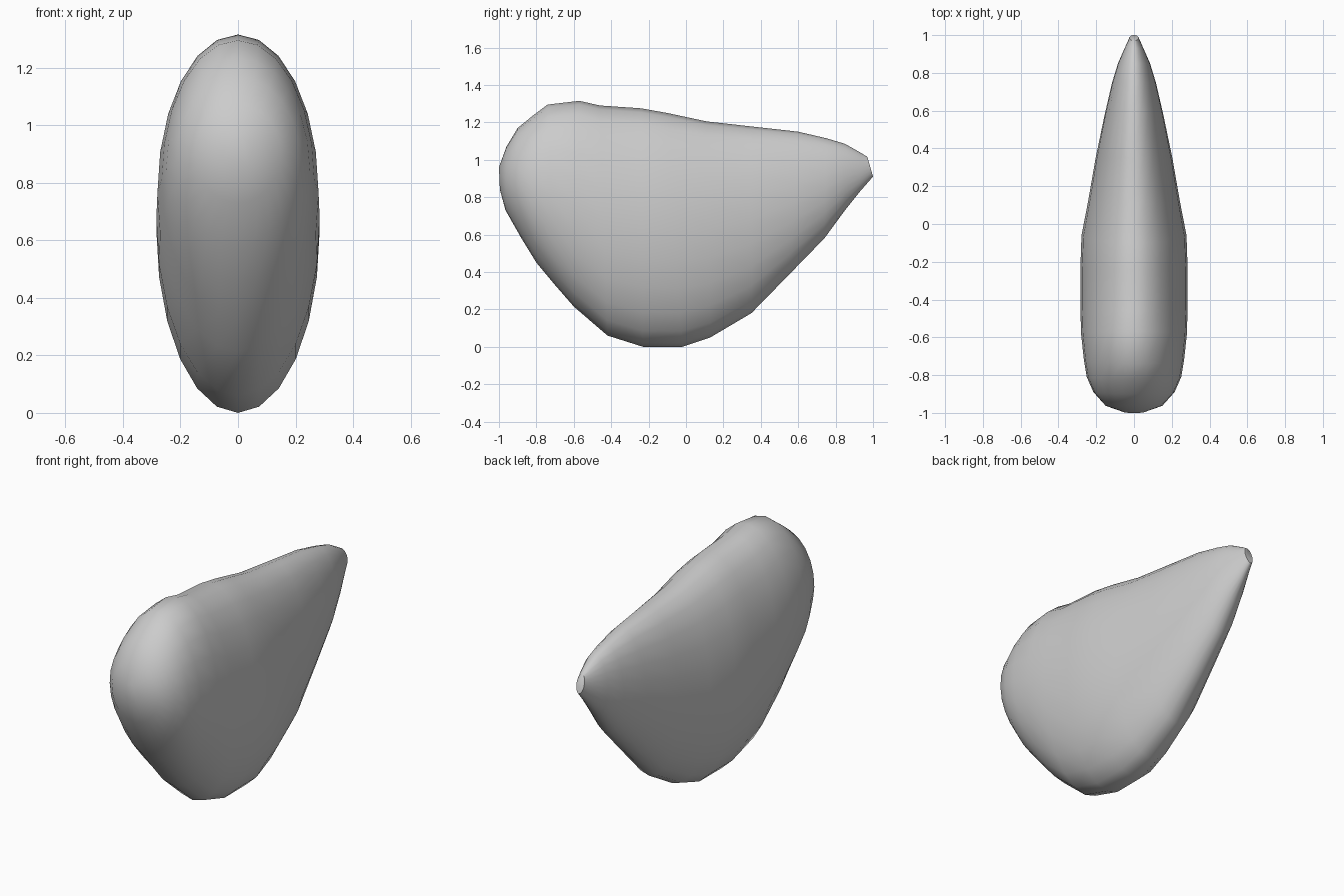
import bpy, bmesh, math

if "Cube" in bpy.data.objects:
    bpy.data.objects.remove(bpy.data.objects["Cube"], do_unlink=True)

SEGMENTS = 24

# Cross-sections from nose to tail: top y, top z, bottom y, bottom z, half width
sections = [
    (-1.0, .96, -.995, .84, .05),
    (-.96, 1.07, -.965, .73, .15),
    (-.9, 1.17, -.88, .58, .215),
    (-.82, 1.235, -.8, .45, .25),
    (-.74, 1.295, -.7, .33, .265),
    (-.57, 1.315, -.6, .215, .28),
    (-.46, 1.29, -.42, .06, .284),
    (-.24, 1.275, -.23, 0, .284),
    (-.1, 1.25, -.02, 0, .278),
    (.11, 1.205, .13, .05, .243),
    (.35, 1.178, .35, .18, .203),
    (.6, 1.15, .56, .395, .155),
    (.75, 1.115, .74, .58, .117),
    (.85, 1.085, .85, .73, .085),
    (.93, 1.04, .93, .83, .05),
    (.97, 1.015, 1, .91, .025),
]

grey = bpy.data.materials.new("plain grey")
grey.use_nodes = True
colour = (.6, .6, .6, 1)
grey.diffuse_color = colour
grey.node_tree.nodes["Principled BSDF"].inputs["Base Color"].default_value = colour

# Loft elliptical rings along the body
bm = bmesh.new()
rings = []
for ty, tz, by, bz, width in sections:
    ring = []
    for i in range(SEGMENTS):
        a = math.tau * i / SEGMENTS
        up = (1 + math.cos(a)) / 2
        ring.append(bm.verts.new((width * math.sin(a),
                                  by + (ty - by) * up,
                                  bz + (tz - bz) * up)))
    rings.append(ring)
for r, s in zip(rings, rings[1:]):
    for i in range(SEGMENTS):
        j = (i + 1) % SEGMENTS
        bm.faces.new((r[i], r[j], s[j], s[i]))

# Close the nose and the small flat tail end
bm.faces.new(rings[0])
bm.faces.new(rings[-1])
bmesh.ops.recalc_face_normals(bm, faces=bm.faces)

mesh = bpy.data.meshes.new("body")
bm.to_mesh(mesh)
bm.free()
mesh.materials.append(grey)
body = bpy.data.objects.new("body", mesh)
bpy.context.collection.objects.link(body)

# Smooth skin with a crisp edge round the tail end
bpy.ops.object.select_all(action='DESELECT')
body.select_set(True)
bpy.context.view_layer.objects.active = body
bpy.ops.object.shade_smooth_by_angle(angle=math.radians(50))
